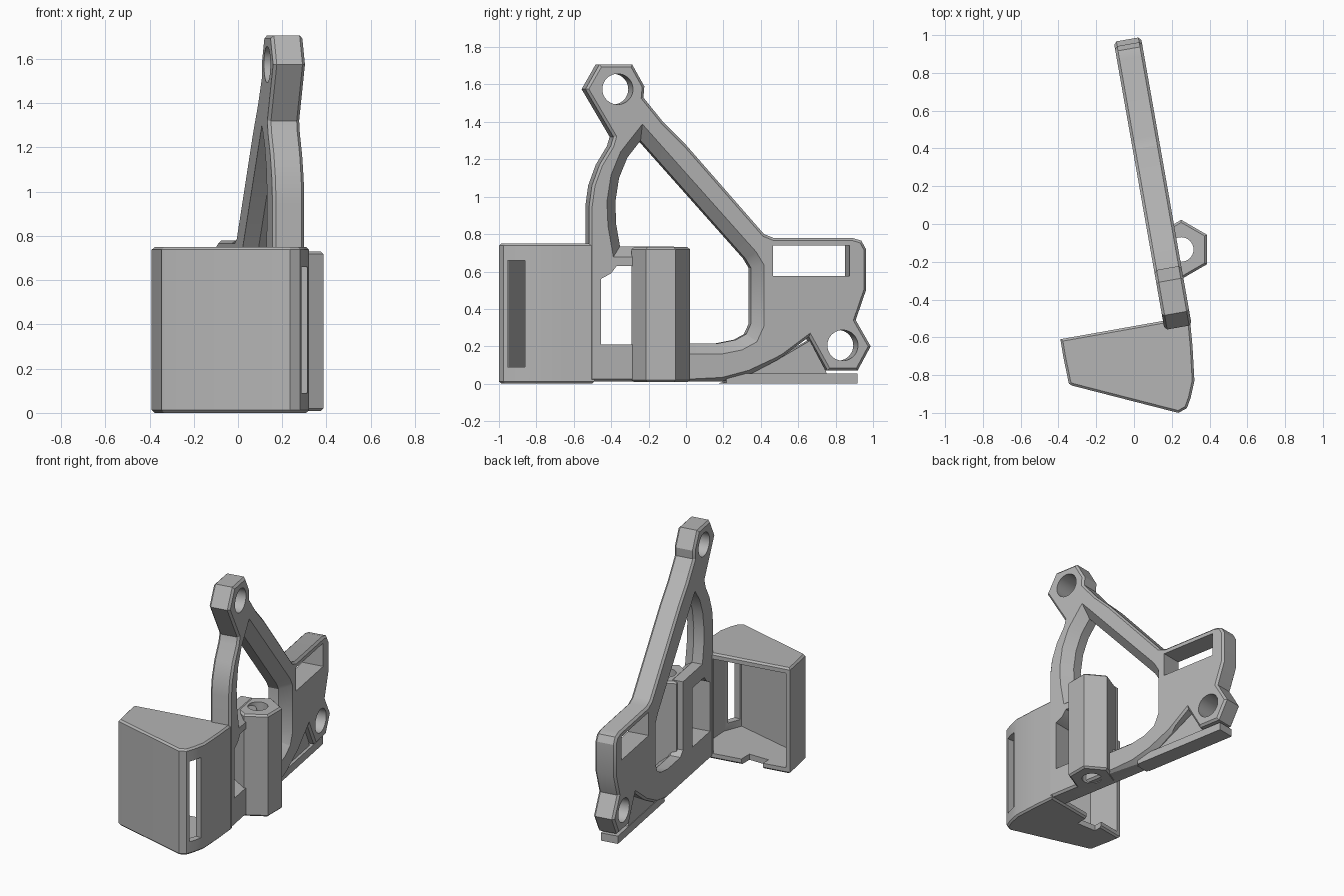
import bpy, bmesh, math
from mathutils import Vector

cube = bpy.data.objects.get("Cube")
if cube:
    bpy.data.objects.remove(cube, do_unlink=True)

grey = bpy.data.materials.new("plain grey")
grey.use_nodes = True
GREY = (0.46, 0.46, 0.46, 1)
grey.diffuse_color = GREY
grey.node_tree.nodes["Principled BSDF"].inputs["Base Color"].default_value = GREY

HALF = 0.073                       # half thickness of the side frame
SIN, COS = math.sin(math.radians(10)), math.cos(math.radians(10))


def tilted(y, z, t):
    """Place a side profile point on the frame, which is turned ten degrees."""
    u = (y - 0.013) / COS
    return (0.137 + t * COS - u * SIN, u * COS + t * SIN, z)


def upright(x, y, z):
    return (x, y, z)


def grow(points, d):
    """Offset a closed outline outwards by d (inwards when negative)."""
    pts = [Vector(p) for p in points]
    n = len(pts)
    area = sum(pts[i].x * pts[(i + 1) % n].y - pts[(i + 1) % n].x * pts[i].y for i in range(n))
    s = 1 if area > 0 else -1
    out = []
    for i, p in enumerate(pts):
        a = (p - pts[i - 1]).normalized()
        b = (pts[(i + 1) % n] - p).normalized()
        na, nb = Vector((a.y, -a.x)) * s, Vector((b.y, -b.x)) * s
        m = (na + nb).normalized()
        out.append(p + m * d / max(m.dot(na), 0.65))
    return out


def loft(name, points, levels, place):
    """Stack an outline at (depth, growth) levels and close both ends."""
    bm = bmesh.new()
    rings = [[bm.verts.new(place(p[0], p[1], depth)) for p in grow(points, g)]
             for depth, g in levels]
    for low, high in zip(rings, rings[1:]):
        for i in range(len(low)):
            j = (i + 1) % len(low)
            bm.faces.new((low[i], low[j], high[j], high[i]))
    bm.faces.new(rings[0])
    bm.faces.new(rings[-1])
    bmesh.ops.recalc_face_normals(bm, faces=bm.faces)
    mesh = bpy.data.meshes.new(name)
    bm.to_mesh(mesh)
    bm.free()
    mesh.materials.append(grey)
    obj = bpy.data.objects.new(name, mesh)
    bpy.context.collection.objects.link(obj)
    return obj


def ring(cx, cy, r, n):
    return [(cx + r * math.sin(math.tau * i / n), cy + r * math.cos(math.tau * i / n))
            for i in range(n)]


def rect(a, b, c, d):
    return [(a, c), (b, c), (b, d), (a, d)]


def carve(obj, cutters):
    """Subtract the cutters, then remove them."""
    for c in cutters:
        c.hide_render = True
        mod = obj.modifiers.new("cut", 'BOOLEAN')
        mod.operation, mod.solver, mod.object = 'DIFFERENCE', 'EXACT', c
    bpy.context.view_layer.update()
    graph = bpy.context.evaluated_depsgraph_get()
    mesh = bpy.data.meshes.new_from_object(obj.evaluated_get(graph))
    obj.modifiers.clear()
    obj.data = mesh
    for c in cutters:
        bpy.data.objects.remove(c, do_unlink=True)
    bpy.ops.object.select_all(action='DESELECT')
    obj.select_set(True)
    bpy.context.view_layer.objects.active = obj
    bpy.ops.object.shade_smooth_by_angle(angle=math.radians(25))


def chamfered(low, high, c):
    return [(low, -c), (low + c, 0), (high - c, 0), (high, -c)]


THROUGH = [(-0.2, 0), (0.2, 0)]

# Side frame: arm, upper boss, strut, rear plate and lower boss in one outline
frame_outline = [
    (-0.515, 0.012), (-0.515, 0.95), (-0.5, 1.06), (-0.46, 1.17), (-0.4, 1.27),
    (-0.385, 1.32), (-0.535, 1.575), (-0.46, 1.707), (-0.285, 1.707), (-0.22, 1.59),
    (-0.225, 1.53), (-0.12, 1.4), (0.0, 1.28), (0.42, 0.8), (0.47, 0.78),
    (0.89, 0.78), (0.94, 0.765), (0.965, 0.72), (0.965, 0.5), (0.91, 0.34),
    (0.99, 0.2), (0.92, 0.07), (0.76, 0.07), (0.66, 0.25), (0.5, 0.13),
    (0.35, 0.05), (0.2, 0.012)]
frame = loft("side_frame", frame_outline, chamfered(-HALF, HALF, 0.014), tilted)

opening = [
    (0.18, 0.215), (0.28, 0.235), (0.335, 0.265), (0.36, 0.32), (0.36, 0.62),
    (0.33, 0.67), (-0.23, 1.3), (-0.3, 1.21), (-0.345, 1.1), (-0.365, 0.97),
    (-0.36, 0.85), (-0.34, 0.735), (-0.05, 0.735), (-0.05, 0.25), (-0.01, 0.215)]
window = [(-0.455, 0.21), (-0.19, 0.21), (-0.19, 0.63), (-0.37, 0.63),
          (-0.4, 0.59), (-0.455, 0.56)]
under_arc = [(0, -0.1), (0.62, -0.1), (0.62, 0.17), (0.5, 0.1), (0.35, 0.03),
             (0.2, -0.01), (0, -0.02)]
carve(frame, [
    loft("opening_cutter", opening, [(-0.2, 0), (0, 0), (HALF + 0.01, 0.065)], tilted),
    loft("window_cutter", window, THROUGH, tilted),
    loft("slot_cutter", rect(0.465, 0.875, 0.575, 0.74), THROUGH, tilted),
    loft("arc_cutter", under_arc, [(0, 0), (HALF + 0.01, 0.05)], tilted),
    loft("upper_bore_cutter", ring(-0.365, 1.575, 0.082, 40), THROUGH, tilted),
    loft("lower_bore_cutter", ring(0.838, 0.205, 0.082, 40), THROUGH, tilted)])

# Foot slab under the lower boss, and the web that joins it to the arc
loft("foot", rect(0.22, 0.92, 0, 0.055), [(-0.07, 0), (0.05, 0)], tilted)
web = [(0.2, 0.002), (0.78, 0.002), (0.75, 0.08), (0.67, 0.23), (0.5, 0.13), (0.35, 0.05)]
loft("foot_web", web, [(-0.066, 0), (0.03, 0)], tilted)

# Hexagonal column with a vertical bore
column = loft("hex_column", ring(0.25, -0.135, 0.157, 6), chamfered(0.008, 0.73, 0.012), upright)
carve(column, [loft("column_bore_cutter", ring(0.25, -0.135, 0.065, 40),
                    [(-0.1, 0), (0.9, 0)], upright)])

# Front box, open towards the back
box_outline = [(-0.39, -0.61), (-0.375, -0.7), (-0.345, -0.845), (-0.33, -0.855),
               (0.235, -1.0), (0.28, -0.975), (0.3, -0.92), (0.32, -0.83),
               (0.31, -0.65), (0.295, -0.49), (0.16, -0.512)]
box = loft("front_box", box_outline, chamfered(0, 0.75, 0.012), upright)
cavity = [(-0.39, -0.48), (-0.36, -0.62), (-0.315, -0.825), (0.235, -0.96),
          (0.285, -0.83), (0.272, -0.63), (0.15, -0.52), (0.15, -0.44)]
carve(box, [
    loft("cavity_cutter", cavity, [(0.04, 0), (0.71, 0)], upright),
    loft("side_slot_cutter", rect(0.24, 0.5, -0.955, -0.86), [(0.09, 0), (0.66, 0)], upright),
    loft("floor_notch_cutter", rect(-0.2, -0.05, -0.64, -0.5), [(-0.1, 0), (0.1, 0)], upright)])
